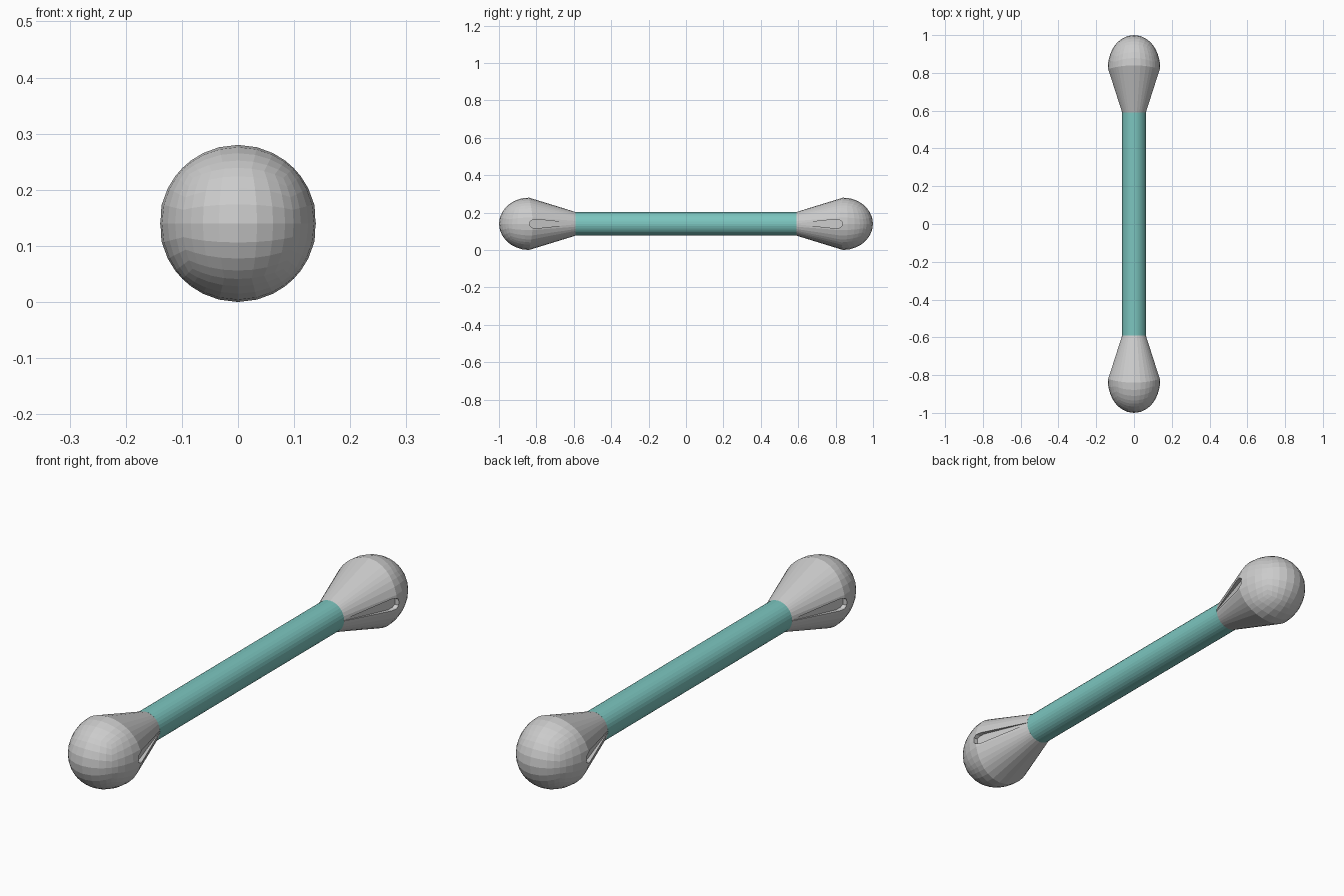
import bpy, bmesh, math

if "Cube" in bpy.data.objects:
    bpy.data.objects.remove(bpy.data.objects["Cube"])

R, GRIP_R, GRIP_Y, RIM_Y, CZ = 0.14, 0.063, 0.59, 0.83, 0.14


def make_object(name, bm):
    bmesh.ops.recalc_face_normals(bm, faces=bm.faces[:])
    mesh = bpy.data.meshes.new(name)
    bm.to_mesh(mesh)
    bm.free()
    obj = bpy.data.objects.new(name, mesh)
    bpy.context.collection.objects.link(obj)
    return obj


def slot_cutter(name, side, sy):
    # Tapered slot with a rounded wide end, floor following the cone
    half = [(0.585, 0.002), (0.80, 0.024), (0.82, 0.021), (0.833, 0.012)]
    outline = half + [(y, -z) for y, z in reversed(half)]
    bm = bmesh.new()
    inner, outer = [], []
    for y, z in outline:
        t = (y - GRIP_Y) / (RIM_Y - GRIP_Y)
        floor = GRIP_R + (R - GRIP_R) * t - 0.002 - 0.018 * t
        inner.append(bm.verts.new((side * floor, sy * y, CZ + z)))
        outer.append(bm.verts.new((side * 0.2, sy * y, CZ + z)))
    bm.faces.new(inner)
    bm.faces.new(outer)
    n = len(outline)
    for i in range(n):
        j = (i + 1) % n
        bm.faces.new((inner[i], inner[j], outer[j], outer[i]))
    obj = make_object(name, bm)
    obj.hide_render = True
    obj.hide_viewport = True
    return obj


def end_knob(name, sy):
    # Quad-sphere dome
    bm = bmesh.new()
    bmesh.ops.create_cube(bm, size=2)
    bmesh.ops.subdivide_edges(bm, edges=bm.edges[:], cuts=7, use_grid_fill=True)
    bmesh.ops.delete(bm, geom=[v for v in bm.verts if v.co.y < -0.01], context='VERTS')
    for v in bm.verts:
        d = v.co.normalized()
        flat = math.hypot(d.x, d.z)
        wave = 0.01 * (d.z ** 2 - d.x ** 2) * (1 - d.y) if flat > 1e-6 else 0
        v.co = (d.x * R, RIM_Y + (1 - RIM_Y) * d.y + wave, d.z * R)
    # Cone narrowing to the grip
    rim = [e for e in bm.edges if e.is_boundary]
    ext = bmesh.ops.extrude_edge_only(bm, edges=rim)["geom"]
    for v in [g for g in ext if isinstance(g, bmesh.types.BMVert)]:
        s = GRIP_R / math.hypot(v.co.x, v.co.z)
        v.co = (v.co.x * s, GRIP_Y, v.co.z * s)
    bmesh.ops.holes_fill(bm, edges=[e for e in bm.edges if e.is_boundary])
    for v in bm.verts:
        v.co.y *= sy
        v.co.z += CZ
    obj = make_object(name, bm)
    # Slot on each side
    for side in (-1, 1):
        mod = obj.modifiers.new("slot", 'BOOLEAN')
        mod.operation = 'DIFFERENCE'
        mod.solver = 'EXACT'
        mod.object = slot_cutter(name + "_slot_cutter", side, sy)
    return obj


end_knob("front_knob", -1)
end_knob("back_knob", 1)

# Coloured grip bar
bpy.ops.mesh.primitive_cylinder_add(vertices=32, radius=GRIP_R, depth=2 * GRIP_Y,
                                    location=(0, 0, CZ), rotation=(math.pi / 2, 0, 0))
grip = bpy.context.object
grip.name = "grip_bar"
mat = bpy.data.materials.new("teal")
mat.diffuse_color = (0.2, 0.56, 0.52, 1)
mat.use_nodes = True
mat.node_tree.nodes["Principled BSDF"].inputs["Base Color"].default_value = mat.diffuse_color
grip.data.materials.append(mat)
